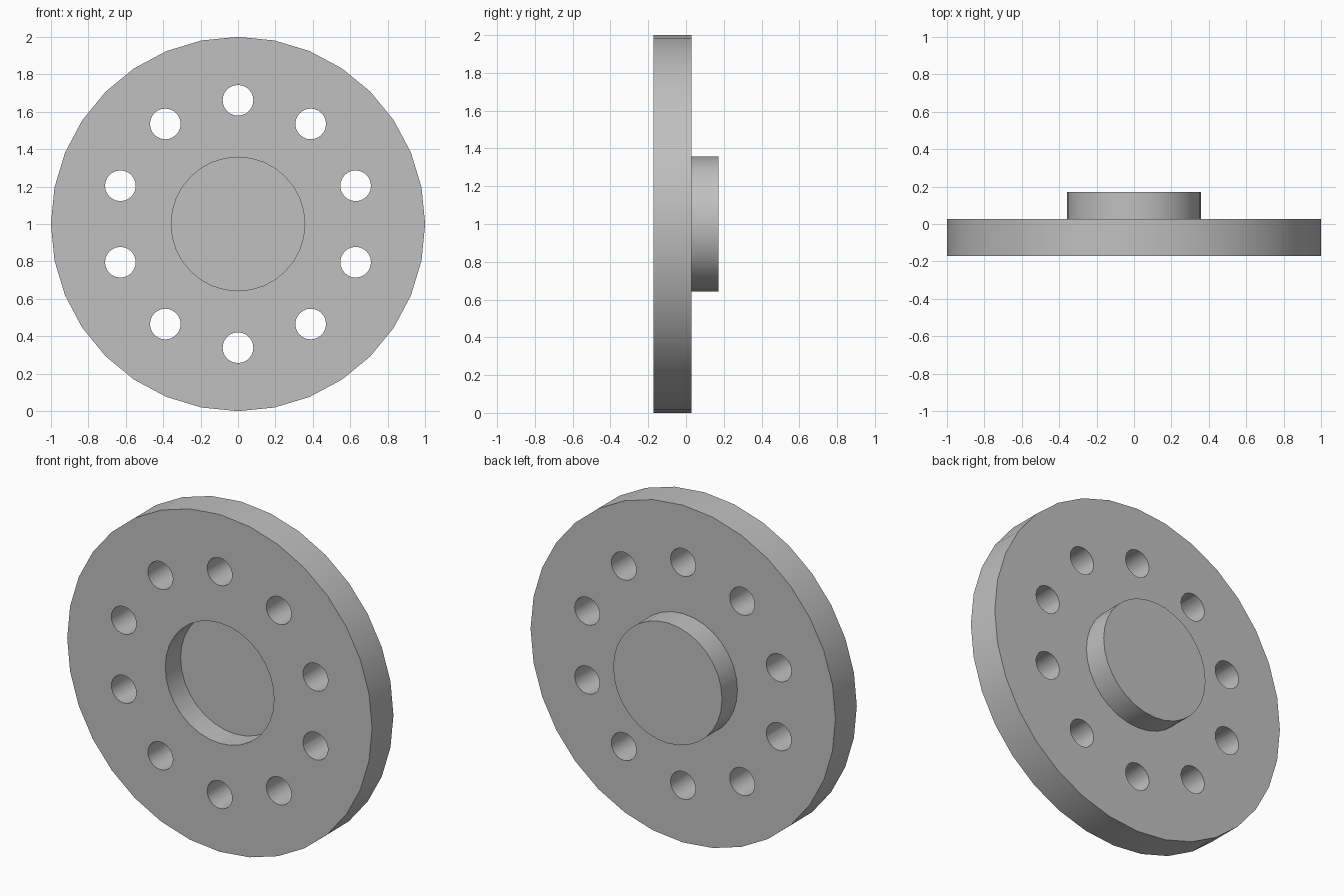
import bpy
import bmesh
import math
from mathutils import Matrix, Vector

if "Cube" in bpy.data.objects:
    bpy.data.objects.remove(bpy.data.objects["Cube"], do_unlink=True)

SIDES = 32
CENTRE = Vector((0, 0, 1))
FRONT, MID, BACK, FLOOR = -0.172, 0.028, 0.172, -0.028
RIM, HUB = 1.0, 0.357
HOLES, HOLE_CIRCLE, HOLE_RADIUS = 10, 0.661, 0.082

grey = bpy.data.materials.new("plain grey")
grey.use_nodes = True
colour = (0.53, 0.53, 0.53, 1)
grey.diffuse_color = colour
grey.node_tree.nodes["Principled BSDF"].inputs["Base Color"].default_value = colour


def make_object(name, bm):
    mesh = bpy.data.meshes.new(name)
    bmesh.ops.recalc_face_normals(bm, faces=bm.faces)
    bm.to_mesh(mesh)
    bm.free()
    mesh.materials.append(grey)
    obj = bpy.data.objects.new(name, mesh)
    bpy.context.collection.objects.link(obj)
    return obj


# Flange disc with front recess and rear boss, turned about the y axis
profile = [(0, FLOOR), (HUB, FLOOR), (HUB, FRONT), (RIM, FRONT),
           (RIM, MID), (HUB, MID), (HUB, BACK), (0, BACK)]
bm = bmesh.new()
verts = [bm.verts.new(CENTRE + Vector((r, y, 0))) for r, y in profile]
edges = [bm.edges.new(pair) for pair in zip(verts, verts[1:])]
bmesh.ops.spin(bm, geom=verts + edges, cent=CENTRE, axis=(0, 1, 0),
               angle=math.tau, steps=SIDES)
bmesh.ops.remove_doubles(bm, verts=bm.verts, dist=0.0001)
flange = make_object("flange_disc", bm)

# Ring of bolt hole cutters
bm = bmesh.new()
for i in range(HOLES):
    a = math.tau * i / HOLES
    spot = CENTRE + HOLE_CIRCLE * Vector((math.sin(a), 0, math.cos(a)))
    bmesh.ops.create_cone(bm, cap_ends=True, segments=24, radius1=HOLE_RADIUS,
                          radius2=HOLE_RADIUS, depth=1,
                          matrix=Matrix.Translation(spot) @ Matrix.Rotation(math.pi / 2, 4, "X"))
cutter = make_object("bolt_hole_cutter", bm)
cutter.hide_render = True

# Drill the holes
drill = flange.modifiers.new("bolt_holes", "BOOLEAN")
drill.operation = "DIFFERENCE"
drill.solver = "EXACT"
drill.object = cutter
bpy.ops.object.select_all(action="DESELECT")
flange.select_set(True)
bpy.context.view_layer.objects.active = flange
bpy.ops.object.modifier_apply(modifier=drill.name)
bpy.data.objects.remove(cutter, do_unlink=True)

# Smooth walls, sharp rims
bpy.ops.object.shade_smooth_by_angle(angle=math.radians(30))
